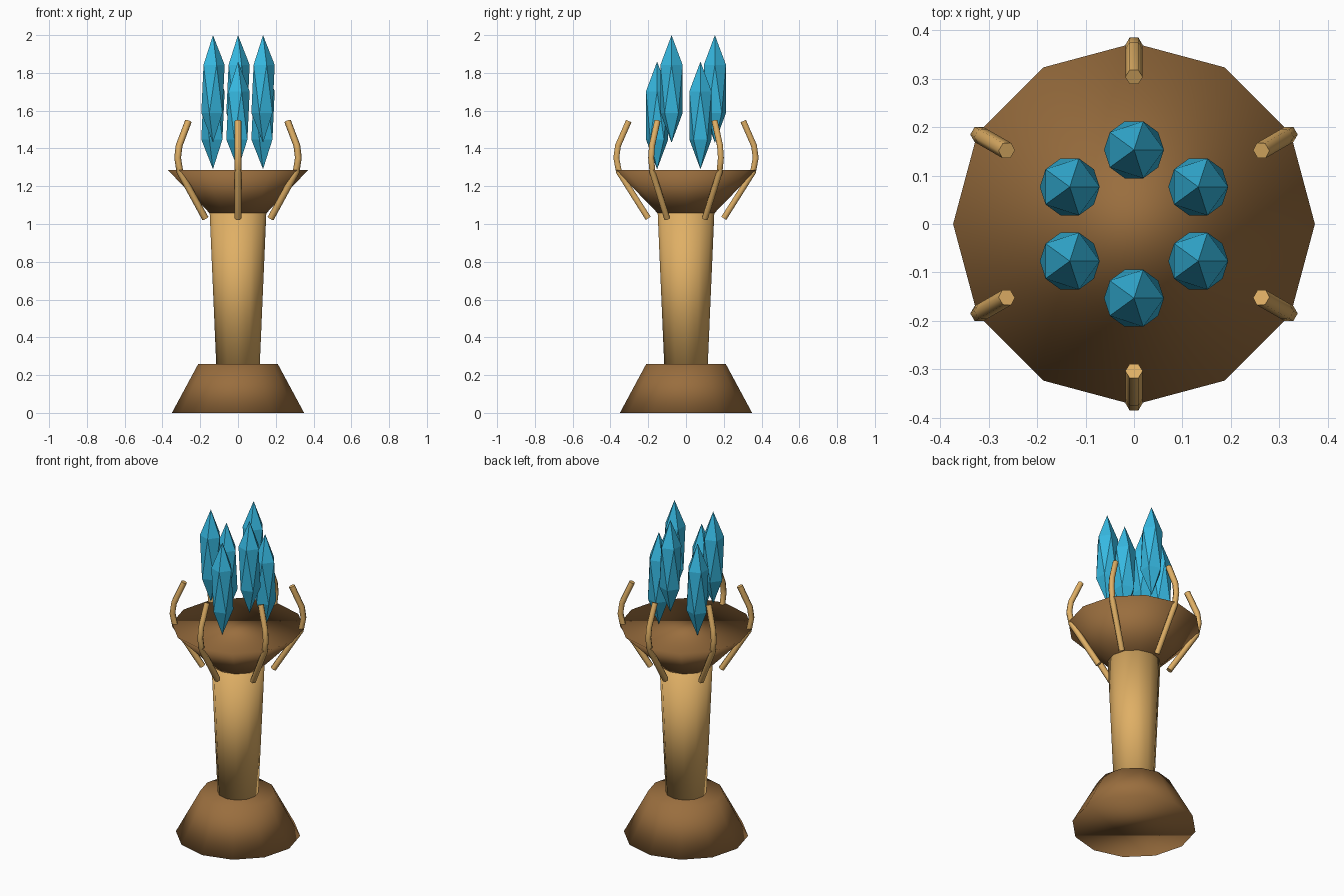
import bpy
from math import radians, cos, sin

cube = bpy.data.objects.get("Cube")
if cube:
    bpy.data.objects.remove(cube, do_unlink=True)


def make_material(name, rgb):
    mat = bpy.data.materials.new(name)
    mat.use_nodes = True
    color = (*rgb, 1.0)
    mat.diffuse_color = color
    mat.node_tree.nodes["Principled BSDF"].inputs["Base Color"].default_value = color
    return mat


brown = make_material("brown wood", (0.32, 0.155, 0.048))
gold = make_material("pale gold", (0.74, 0.43, 0.13))
blue = make_material("crystal blue", (0.037, 0.48, 0.75))


def tapered(name, r_low, r_high, z_low, z_high, mat):
    """Twelve-sided solid, smooth all over, with a corner on the x axis."""
    bpy.ops.mesh.primitive_cone_add(
        vertices=12, radius1=r_low, radius2=r_high, depth=z_high - z_low,
        location=(0, 0, (z_low + z_high) / 2))
    obj = bpy.context.object
    obj.name = name
    obj.data.materials.append(mat)
    bpy.ops.object.shade_smooth()
    return obj


# Pedestal
tapered("base", 0.35, 0.21, 0, 0.26, brown)
tapered("column", 0.115, 0.15, 0.25, 1.06, gold)
tapered("bowl", 0.15, 0.373, 1.057, 1.287, brown)

# Curved prong, swept along a bent path (radius, height)
path = [(0.20, 1.03), (0.355, 1.275), (0.369, 1.35), (0.36, 1.415), (0.303, 1.545)]
curve = bpy.data.curves.new("prong", "CURVE")
curve.dimensions = "3D"
curve.bevel_depth = 0.018
curve.bevel_resolution = 1
curve.use_fill_caps = True
spline = curve.splines.new("POLY")
spline.points.add(len(path) - 1)
for point, (r, z) in zip(spline.points, path):
    point.co = (r, 0, z, 1)
curve.materials.append(gold)
first = bpy.data.objects.new("prong_1", curve)
bpy.context.collection.objects.link(first)
bpy.ops.object.select_all(action="DESELECT")
first.select_set(True)
bpy.context.view_layer.objects.active = first
bpy.ops.object.convert(target="MESH")
prong = bpy.context.object
bpy.ops.object.shade_smooth_by_angle(angle=radians(65))
prong.rotation_euler.z = radians(30)
for i in range(1, 6):
    copy = prong.copy()
    copy.name = f"prong_{i + 1}"
    copy.rotation_euler.z = radians(30 + 60 * i)
    bpy.context.collection.objects.link(copy)

# Ring of faceted crystals, alternating low and high
for i in range(6):
    a = radians(30 + 60 * i)
    height = 1.715 if i % 2 else 1.575
    bpy.ops.mesh.primitive_ico_sphere_add(
        subdivisions=1, radius=1,
        location=(0.153 * cos(a), 0.153 * sin(a), height))
    crystal = bpy.context.object
    crystal.name = f"crystal_{i + 1}"
    crystal.scale = (0.069, 0.069, 0.285)
    crystal.data.materials.append(blue)
